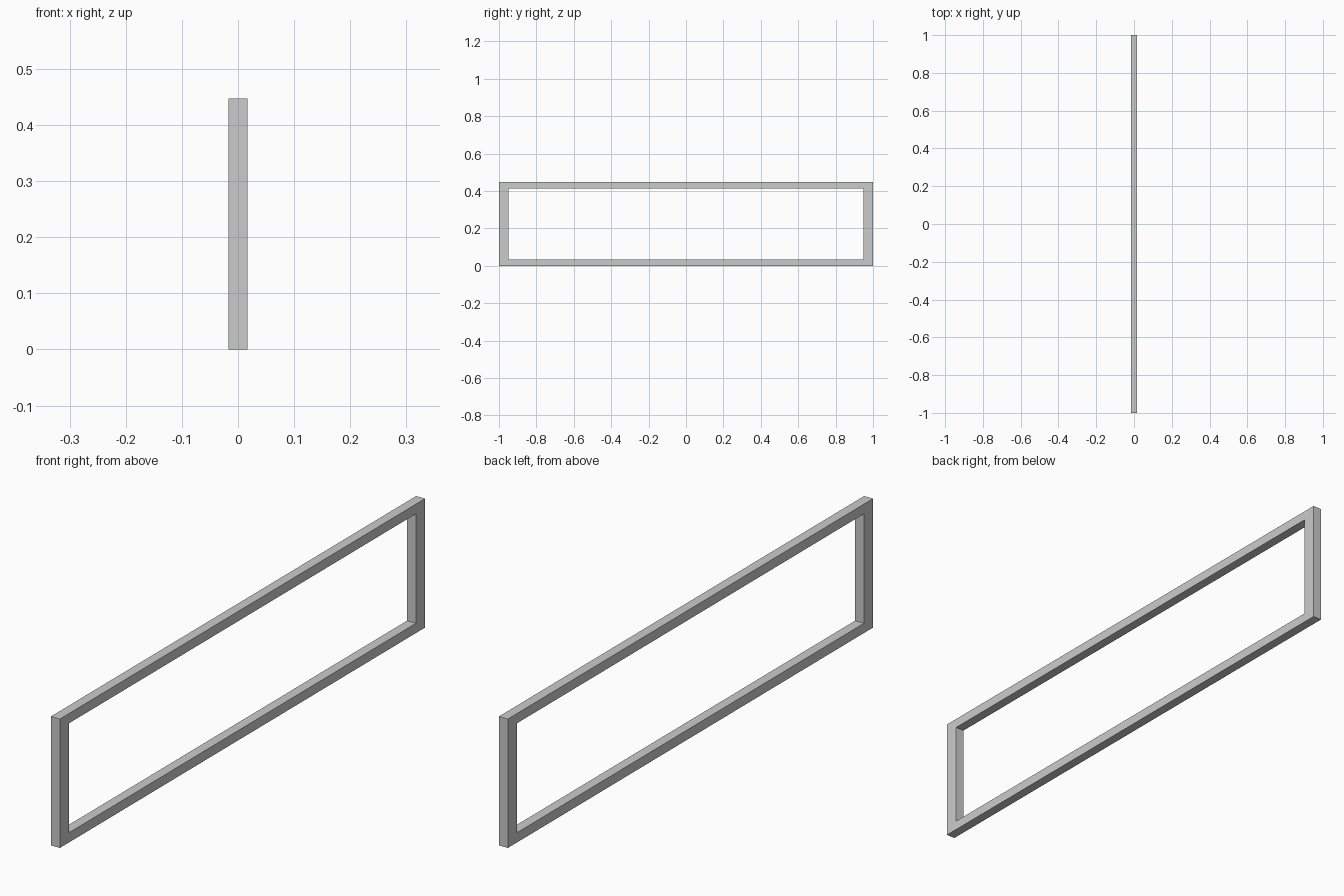
import bpy
import bmesh

if "Cube" in bpy.data.objects:
    bpy.data.objects.remove(bpy.data.objects["Cube"])

HALF_DEPTH = 0.017
HEIGHT = 0.447
STILE = 0.05    # width of the upright ends
RAIL = 0.034    # height of the long rails


def rectangle(bm, half_width, bottom, top):
    """Rectangular loop on the frame's -x face."""
    corners = [(-half_width, bottom), (half_width, bottom),
               (half_width, top), (-half_width, top)]
    return [bm.verts.new((-HALF_DEPTH, y, z)) for y, z in corners]


# Flat ring between the outer outline and the opening
bm = bmesh.new()
outer = rectangle(bm, 1.0, 0.0, HEIGHT)
inner = rectangle(bm, 1.0 - STILE, RAIL, HEIGHT - RAIL)
for i in range(4):
    j = (i + 1) % 4
    bm.faces.new((outer[i], outer[j], inner[j], inner[i]))

# Extrude the ring through its depth
ring = bmesh.ops.extrude_face_region(bm, geom=bm.faces[:], use_keep_orig=True)
moved = [g for g in ring["geom"] if isinstance(g, bmesh.types.BMVert)]
bmesh.ops.translate(bm, verts=moved, vec=(2 * HALF_DEPTH, 0, 0))
bmesh.ops.recalc_face_normals(bm, faces=bm.faces[:])

mesh = bpy.data.meshes.new("rectangular_frame")
bm.to_mesh(mesh)
bm.free()
frame = bpy.data.objects.new("rectangular_frame", mesh)
bpy.context.collection.objects.link(frame)
